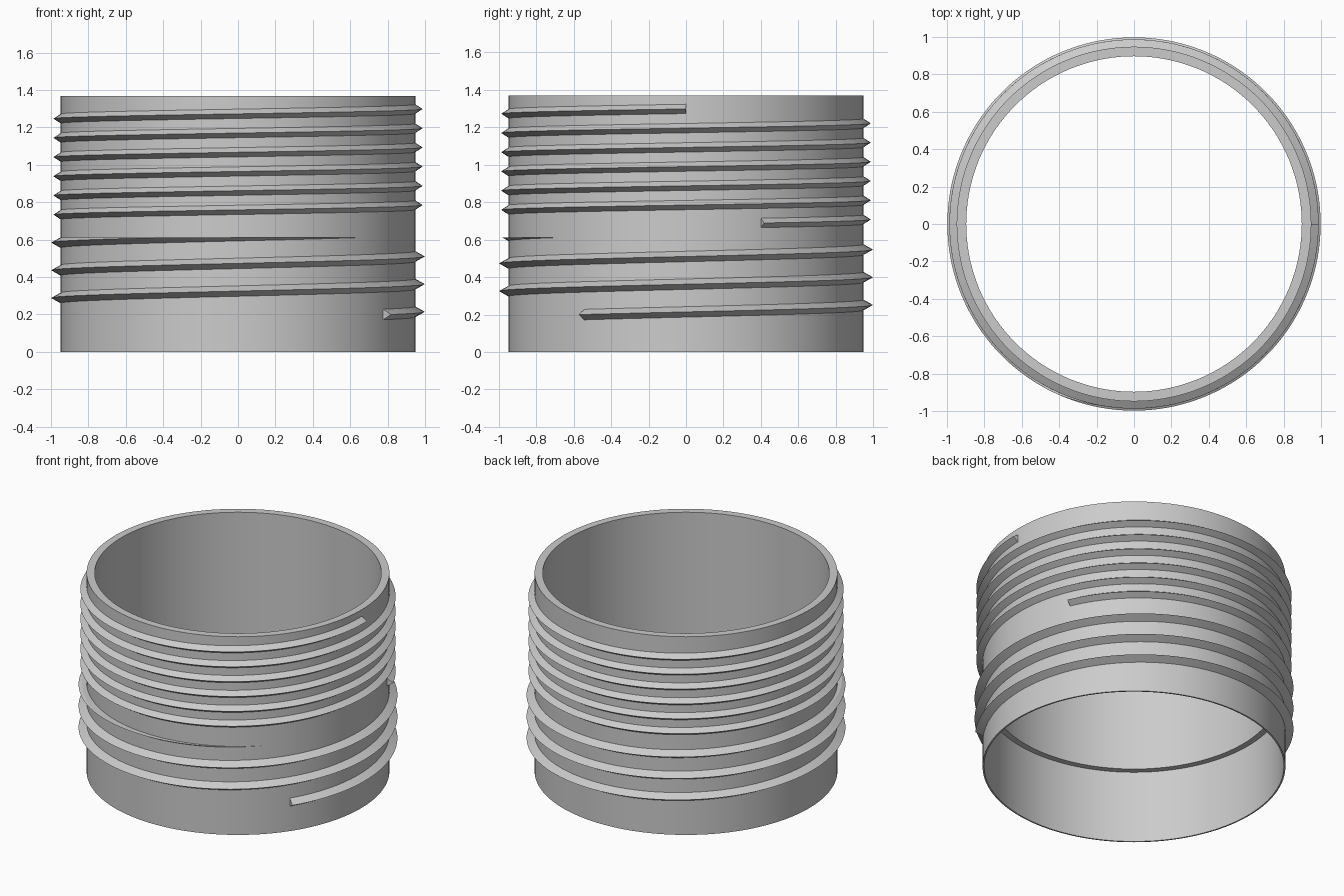
import bpy, bmesh
from math import sin, cos, tau, radians, ceil

if "Cube" in bpy.data.objects:
    bpy.data.objects.remove(bpy.data.objects["Cube"], do_unlink=True)

SEGMENTS = 144          # facets per full turn
OUTER = 0.948           # outside radius of the pipe wall

grey = bpy.data.materials.new("light grey")
grey.use_nodes = True
colour = (0.6, 0.6, 0.6, 1)
grey.diffuse_color = colour
grey.node_tree.nodes["Principled BSDF"].inputs["Base Color"].default_value = colour


def sweep(name, profile, start=0.0, end=360.0, pitch=0.0, clip_z=None):
    """Turn an (r, z) outline about the z axis, rising by pitch per turn."""
    bm = bmesh.new()
    a, b = radians(start), radians(end)
    steps = ceil((b - a) / tau * SEGMENTS)
    ring = pitch == 0
    rows = []
    for i in range(steps if ring else steps + 1):
        t = a + (b - a) * i / steps
        rows.append([bm.verts.new((r * cos(t), r * sin(t), z + pitch * t / tau))
                     for r, z in profile])
    n = len(profile)
    for i in range(steps):
        p, q = rows[i], rows[(i + 1) % len(rows)]
        for j in range(n):
            k = (j + 1) % n
            bm.faces.new((p[j], q[j], q[k], p[k]))
    if not ring:
        bm.faces.new(rows[0])
        bm.faces.new(rows[-1])
    # Trim flat where a thread runs out against a level plane
    if clip_z is not None:
        cut = bmesh.ops.bisect_plane(
            bm, geom=bm.verts[:] + bm.edges[:] + bm.faces[:],
            plane_co=(0, 0, clip_z), plane_no=(0, 0, 1), clear_outer=True)
        rim = [e for e in cut["geom_cut"] if isinstance(e, bmesh.types.BMEdge)]
        bmesh.ops.triangle_fill(bm, edges=rim, use_beauty=True)
    bmesh.ops.recalc_face_normals(bm, faces=bm.faces[:])
    mesh = bpy.data.meshes.new(name)
    bm.to_mesh(mesh)
    bm.free()
    mesh.materials.append(grey)
    obj = bpy.data.objects.new(name, mesh)
    bpy.context.collection.objects.link(obj)
    bpy.ops.object.select_all(action='DESELECT')
    obj.select_set(True)
    bpy.context.view_layer.objects.active = obj
    bpy.ops.object.shade_smooth_by_angle(angle=radians(25))
    return obj


def thread_profile(crest, half, z):
    """Sharp V ridge whose root is sunk slightly into the wall."""
    root = OUTER - 0.005
    return [(root, z - half), (OUTER, z - half), (crest, z),
            (OUTER, z + half), (root, z + half)]


# Pipe wall with a wider bore below an inner ledge
sweep("pipe_wall", [(0.938, 0), (OUTER, 0), (OUTER, 1.369),
                    (0.897, 1.369), (0.897, 0.5), (0.938, 0.5)])

# Fine thread on the upper part
sweep("upper_thread", thread_profile(0.987, 0.025, 0.682),
      start=25, end=360 * 6, pitch=0.1027)

# Coarse thread on the lower part, running out under a level plane
sweep("lower_thread", thread_profile(0.998, 0.028, 0.214),
      start=-35, end=360 * 3, pitch=0.148, clip_z=0.611)
